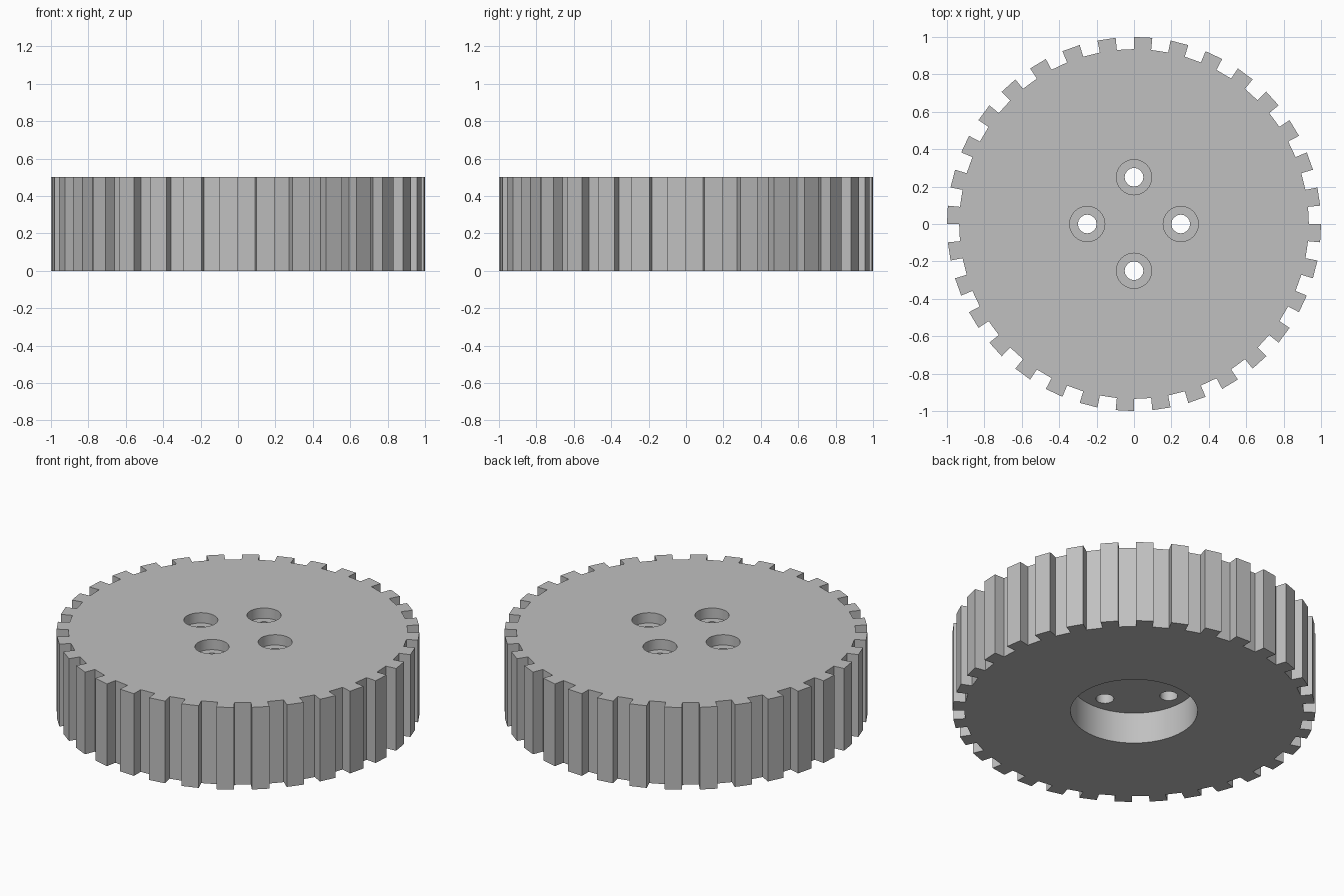
import bpy
import bmesh
from math import cos, sin, radians, pi

if "Cube" in bpy.data.objects:
    bpy.data.objects.remove(bpy.data.objects["Cube"], do_unlink=True)

TEETH = 32
OUTER, ROOT, HEIGHT = 1.0, 0.935, 0.5
RECESS_R, RECESS_DEPTH = 0.35, 0.19
BOLT_CIRCLE, BOLT_R = 0.25, 0.05
BORE_R, BORE_DEPTH = 0.094, 0.0625

# One plain grey for the whole part
grey = bpy.data.materials.new("plain_grey")
grey.use_nodes = True
colour = (0.53, 0.53, 0.53, 1)
grey.diffuse_color = colour
grey.node_tree.nodes["Principled BSDF"].inputs["Base Color"].default_value = colour


def prism(name, outline, z0, z1):
    """Extrude a closed outline from z0 to z1."""
    bm = bmesh.new()
    base = bm.faces.new([bm.verts.new((x, y, z0)) for x, y in outline])
    ext = bmesh.ops.extrude_face_region(bm, geom=[base])
    top = [v for v in ext["geom"] if isinstance(v, bmesh.types.BMVert)]
    bmesh.ops.translate(bm, verts=top, vec=(0, 0, z1 - z0))
    bmesh.ops.recalc_face_normals(bm, faces=bm.faces)
    mesh = bpy.data.meshes.new(name)
    bm.to_mesh(mesh)
    bm.free()
    mesh.materials.append(grey)
    obj = bpy.data.objects.new(name, mesh)
    bpy.context.collection.objects.link(obj)
    return obj


def circle(r, sides, cx=0, cy=0):
    return [(cx + r * cos(2 * pi * i / sides), cy + r * sin(2 * pi * i / sides))
            for i in range(sides)]


def cut(target, cutter):
    """Subtract the cutter and discard it."""
    cutter.hide_render = True
    mod = target.modifiers.new("cut", "BOOLEAN")
    mod.operation = "DIFFERENCE"
    mod.solver = "EXACT"
    mod.object = cutter
    bpy.context.view_layer.objects.active = target
    bpy.ops.object.modifier_apply(modifier=mod.name)
    bpy.data.objects.remove(cutter, do_unlink=True)


# Toothed disc: radial-sided teeth, equal tooth and gap
outline = []
step = 2 * pi / TEETH
for i in range(TEETH):
    for turn, radius in ((-0.5, ROOT), (-0.5, OUTER), (0, OUTER), (0, ROOT)):
        a = (i + turn) * step
        outline.append((radius * cos(a), radius * sin(a)))
gear = prism("gear_wheel", outline, 0, HEIGHT)

# Round recess in the underside
cut(gear, prism("recess_cutter", circle(RECESS_R, 64), -0.1, RECESS_DEPTH))

# Four counterbored bolt holes
for i in range(4):
    a = i * pi / 2
    x, y = BOLT_CIRCLE * cos(a), BOLT_CIRCLE * sin(a)
    cut(gear, prism("bore_cutter", circle(BORE_R, 32, x, y), HEIGHT - BORE_DEPTH, HEIGHT + 0.1))
    cut(gear, prism("bolt_cutter", circle(BOLT_R, 16, x, y), 0.1, HEIGHT))

# Smooth the round walls, keep the teeth crisp
bpy.ops.object.select_all(action="DESELECT")
gear.select_set(True)
bpy.context.view_layer.objects.active = gear
bpy.ops.object.shade_smooth_by_angle(angle=radians(30))
